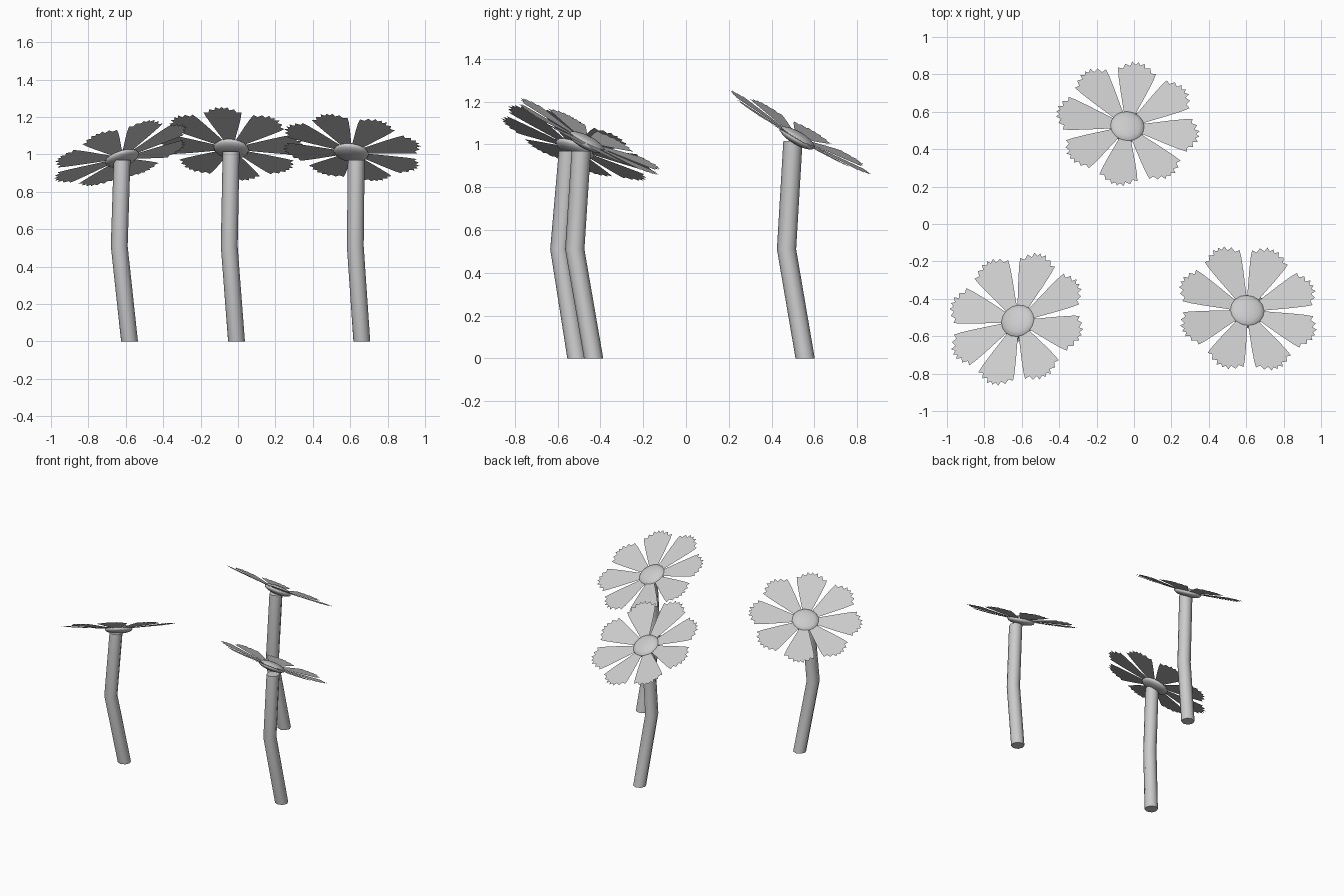
import bpy, bmesh, math
from mathutils import Matrix, Vector

if "Cube" in bpy.data.objects:
    bpy.data.objects.remove(bpy.data.objects["Cube"])

# one half of the toothed petal outline: distance along petal, half width
HALF = [(0.05, 0.022), (0.11, 0.040), (0.22, 0.074), (0.295, 0.095), (0.337, 0.103),
        (0.335, 0.076), (0.365, 0.068), (0.357, 0.040), (0.385, 0.034), (0.370, 0.013)]
TIP = (0.388, 0.0)
CUP = 0.08


def make_object(name, bm, matrix=None, smooth=False):
    bmesh.ops.recalc_face_normals(bm, faces=bm.faces)
    mesh = bpy.data.meshes.new(name)
    bm.to_mesh(mesh)
    bm.free()
    for p in mesh.polygons:
        p.use_smooth = smooth
    ob = bpy.data.objects.new(name, mesh)
    bpy.context.collection.objects.link(ob)
    if matrix:
        ob.matrix_world = matrix
    if smooth:
        bpy.ops.object.select_all(action='DESELECT')
        ob.select_set(True)
        bpy.context.view_layer.objects.active = ob
        bpy.ops.object.shade_smooth_by_angle(angle=math.radians(65))
    return ob


def stem(name, path, radius=0.045, sides=8):
    # bent tube made of level rings
    bm = bmesh.new()
    rings = []
    for x, y, z in path:
        rings.append([bm.verts.new((x + radius * math.cos(2 * math.pi * i / sides),
                                    y + radius * math.sin(2 * math.pi * i / sides), z))
                      for i in range(sides)])
    for a, b in zip(rings, rings[1:]):
        for i in range(sides):
            j = (i + 1) % sides
            bm.faces.new((a[i], a[j], b[j], b[i]))
    bm.faces.new(rings[0][::-1])
    bm.faces.new(rings[-1])
    make_object(name, bm, smooth=True)


def petals(name, matrix, start):
    # eight flat toothed petals, slightly raised at the tips
    outline = HALF + [TIP] + [(r, -w) for r, w in reversed(HALF)]
    bm = bmesh.new()
    for k in range(8):
        rot = Matrix.Rotation(math.radians(start + 45 * k), 3, 'Z')
        bm.faces.new([bm.verts.new(rot @ Vector((r, w, CUP * r))) for r, w in outline])
    make_object(name, bm, matrix)


def flower_centre(name, matrix):
    # flattened dome
    bm = bmesh.new()
    bmesh.ops.create_uvsphere(bm, u_segments=16, v_segments=8, radius=1.0)
    bmesh.ops.scale(bm, vec=(0.095, 0.095, 0.03), verts=bm.verts)
    make_object(name, bm, matrix, smooth=True)


# name, stem path, head centre, slope in x and y, first petal angle
FLOWERS = [
    ("left", [(-0.58, -0.51, 0), (-0.635, -0.59, 0.51), (-0.62, -0.55, 0.97)],
     (-0.62, -0.52, 0.98), (0.32, -0.41), 28),
    ("right", [(0.662, -0.432, 0), (0.627, -0.52, 0.51), (0.632, -0.49, 0.97)],
     (0.605, -0.465, 1.01), (-0.14, -0.51), 22.5),
    ("back", [(-0.008, 0.557, 0), (-0.047, 0.47, 0.51), (-0.037, 0.50, 1.015)],
     (-0.036, 0.52, 1.03), (-0.11, -0.58), 35),
]

for side, path, centre, (gx, gy), start in FLOWERS:
    normal = Vector((-gx, -gy, 1)).normalized()
    tilt = Vector((0, 0, 1)).rotation_difference(normal).to_matrix().to_4x4()
    matrix = Matrix.Translation(centre) @ tilt
    stem(side + "_stem", path)
    petals(side + "_petals", matrix, start)
    flower_centre(side + "_flower_centre", matrix)
